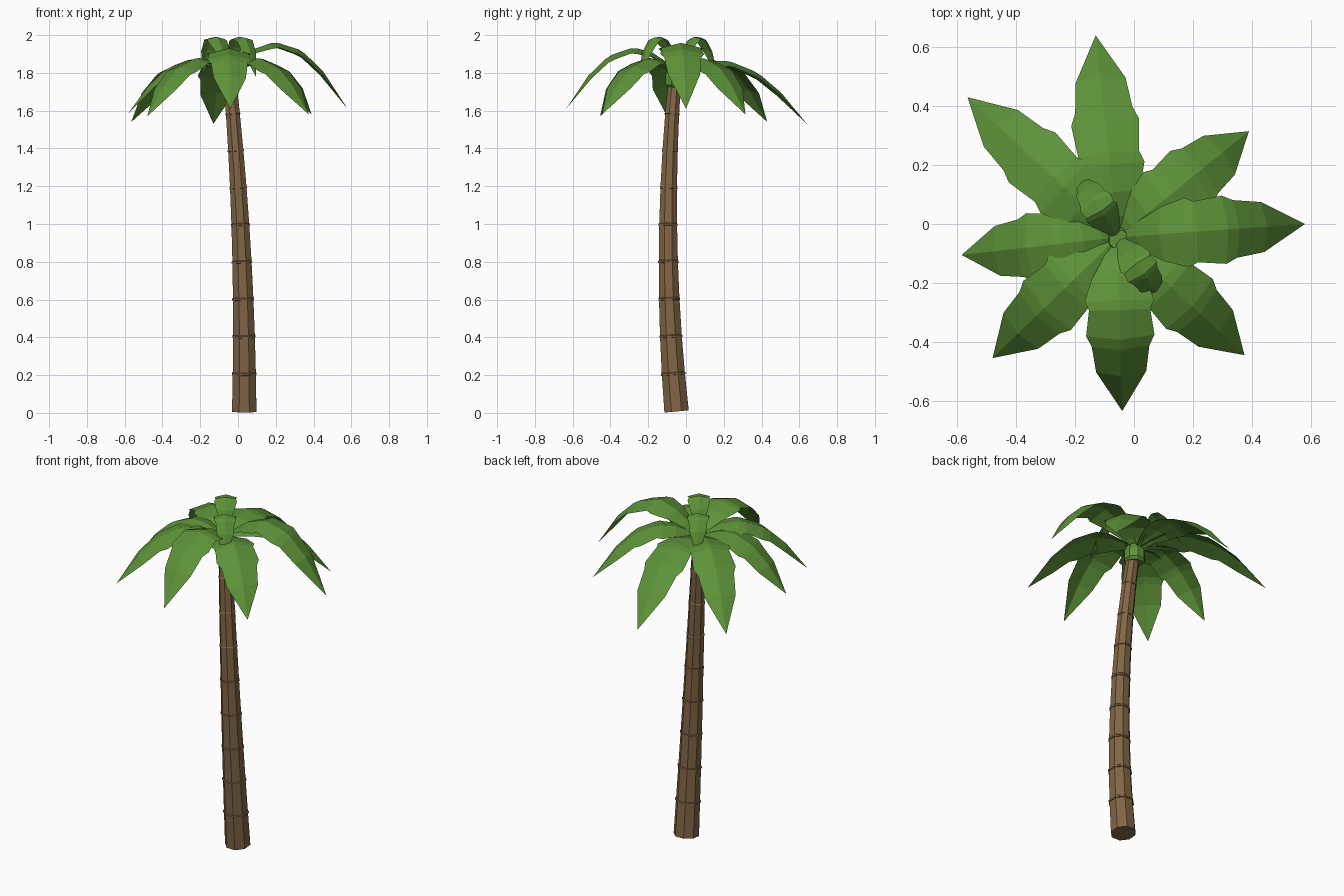
import bpy, bmesh, math
from mathutils import Vector

if "Cube" in bpy.data.objects:
    bpy.data.objects.remove(bpy.data.objects["Cube"])


def material(name, rgb):
    m = bpy.data.materials.new(name)
    m.diffuse_color = (*rgb, 1)
    m.use_nodes = True
    m.node_tree.nodes["Principled BSDF"].inputs["Base Color"].default_value = m.diffuse_color
    return m


BARK = material("bark", (0.22, 0.13, 0.06))
LEAF = material("leaf", (0.11, 0.29, 0.04))


def finish(name, bm, mat):
    me = bpy.data.meshes.new(name)
    bm.to_mesh(me)
    bm.free()
    me.materials.append(mat)
    bpy.context.collection.objects.link(bpy.data.objects.new(name, me))


def bezier(a, b, c, t):
    return a * (1 - t) ** 2 + b * 2 * t * (1 - t) + c * t * t


def tube(name, stations, mat, sides=8):
    """Loft of regular polygons: (centre, axis, radius) per station."""
    bm = bmesh.new()
    rings = []
    for p, axis, r in stations:
        u = Vector((0, 1, 0)).cross(axis).normalized()
        v = axis.cross(u).normalized()
        angles = [2 * math.pi * (i + 0.5) / sides for i in range(sides)]
        rings.append([bm.verts.new(p + (u * math.cos(a) + v * math.sin(a)) * r) for a in angles])
    for lo, hi in zip(rings, rings[1:]):
        for i in range(sides):
            j = (i + 1) % sides
            bm.faces.new((lo[i], lo[j], hi[j], hi[i]))
    bm.faces.new(rings[0][::-1])
    bm.faces.new(rings[-1])
    finish(name, bm, mat)


# Trunk: leaning, tapered, with a thin raised lip at each joint
BASE, BEND, TOP = Vector((0.033, -0.05, 0.008)), Vector((0.04, -0.135, 0.9)), Vector((-0.045, -0.058, 1.78))
stations = []
for k in range(10):
    t0 = k / 9
    for dt, grow in ([(0, 1)] if k in (0, 9) else [(-0.003, 1), (-0.0025, 1.07), (0.0025, 1.07), (0.005, 1)]):
        t = t0 + dt
        axis = ((BEND - BASE) * (1 - t) + (TOP - BEND) * t).normalized()
        stations.append((bezier(BASE, BEND, TOP, t), axis, (0.07 - 0.034 * t) * grow))
tube("trunk", stations, BARK)

# Crown collar holding the fronds
UP = Vector((0, 0, 1))
tube("crown", [(Vector((-0.05, -0.055, z)), UP, r)
               for z, r in ((1.72, 0.045), (1.735, 0.058), (1.785, 0.058), (1.83, 0.035))], LEAF)

# Frond outline: position along the rib, half width (notched edge)
OUTLINE = [(0, 0.018), (0.1, 0.05), (0.22, 0.092), (0.36, 0.118), (0.42, 0.104),
           (0.59, 0.116), (0.65, 0.098), (0.8, 0.085), (1, 0)]
ROOT = Vector((-0.055, -0.045, 1.80))


def frond(name, tip, mid_z, scale=1.0):
    tip = Vector(tip)
    ctrl = (ROOT + tip) / 2
    ctrl.z = 2 * mid_z - (ROOT.z + tip.z) / 2
    side = UP.cross(tip - ROOT).normalized()
    bm = bmesh.new()
    rows = []
    for t, w in OUTLINE:
        p = bezier(ROOT, ctrl, tip, t)
        if w == 0:
            rows.append([bm.verts.new(p)])
            continue
        w *= scale
        tangent = (ctrl - ROOT) * (1 - t) + (tip - ctrl) * t
        normal = tangent.cross(side).normalized()
        edge = p - normal * w * 0.25
        rows.append([bm.verts.new(q) for q in (edge + side * w, p, edge - side * w)])
    for a, b in zip(rows, rows[1:]):
        for i in (0, 1):
            end = [b[0]] if len(b) == 1 else [b[i + 1], b[i]]
            bm.faces.new([a[i], a[i + 1]] + end)
    bmesh.ops.recalc_face_normals(bm, faces=bm.faces)
    if sum(f.normal.z for f in bm.faces) < 0:
        bmesh.ops.reverse_faces(bm, faces=bm.faces)
    finish(name, bm, LEAF)


# Large drooping fronds around the crown: tip, rib height halfway
LARGE = [((0.58, 0.0, 1.61), 1.95), ((0.39, 0.315, 1.58), 1.86),
         ((-0.13, 0.64, 1.53), 1.84), ((-0.565, 0.43, 1.54), 1.85),
         ((-0.585, -0.105, 1.58), 1.85), ((-0.48, -0.455, 1.57), 1.86),
         ((-0.04, -0.635, 1.61), 1.92), ((0.375, -0.445, 1.58), 1.86)]
for i, (tip, mid) in enumerate(LARGE):
    frond(f"frond_{i + 1}", tip, mid)

# Two small tightly arched fronds on top
frond("small_frond_back", (-0.19, 0.165, 1.79), 1.995, 0.52)
frond("small_frond_front", (0.095, -0.255, 1.78), 1.995, 0.52)
